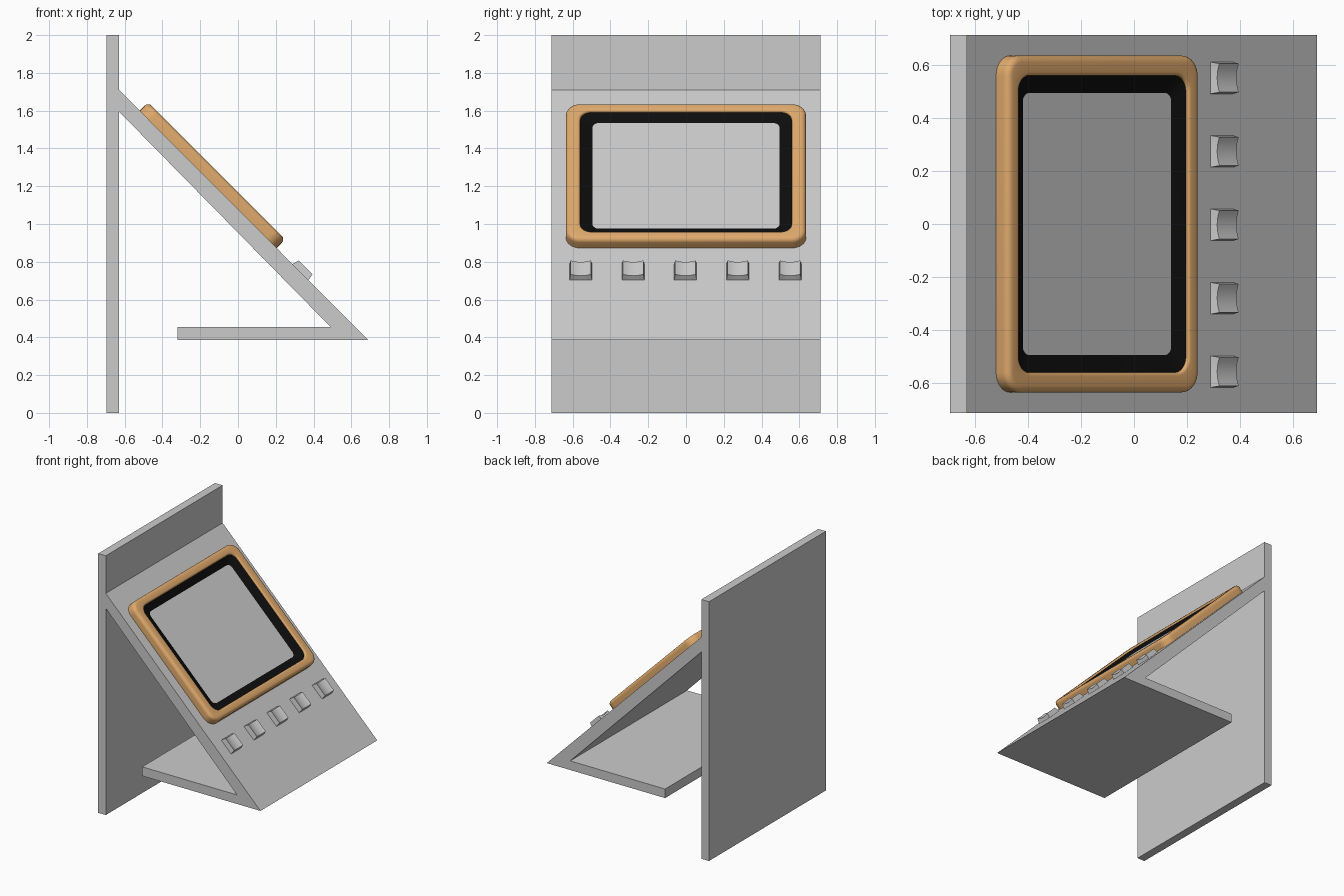
import bpy, bmesh, math
from mathutils import Matrix, Vector

if "Cube" in bpy.data.objects:
    bpy.data.objects.remove(bpy.data.objects["Cube"])

R = math.sqrt(0.5)
# Frame of the sloped face: local x = world y, local y = up the slope, local z = outwards
SLOPE = Matrix(((0, -R, R, 0.54), (1, 0, 0, 0), (0, R, R, 0.54), (0, 0, 0, 1)))


def material(name, rgb):
    m = bpy.data.materials.new(name)
    m.diffuse_color = (*rgb, 1)
    m.use_nodes = True
    m.node_tree.nodes["Principled BSDF"].inputs["Base Color"].default_value = m.diffuse_color
    return m


def finish(bm, name, mat=None, matrix=None, smooth=False):
    bmesh.ops.recalc_face_normals(bm, faces=bm.faces)
    me = bpy.data.meshes.new(name)
    bm.to_mesh(me)
    bm.free()
    ob = bpy.data.objects.new(name, me)
    bpy.context.collection.objects.link(ob)
    if matrix:
        ob.matrix_world = matrix
    if mat:
        me.materials.append(mat)
    if smooth:
        bpy.ops.object.select_all(action='DESELECT')
        ob.select_set(True)
        bpy.context.view_layer.objects.active = ob
        bpy.ops.object.shade_smooth_by_angle(angle=math.radians(35))
    return ob


def bridge(bm, a, b):
    for i in range(len(a)):
        j = (i + 1) % len(a)
        bm.faces.new((a[i], a[j], b[j], b[i]))


def extrude_profile(name, pts, half):
    """Extrude an x-z outline along y."""
    bm = bmesh.new()
    a, b = [[bm.verts.new((x, y, z)) for x, z in pts] for y in (-half, half)]
    bm.faces.new(a)
    bm.faces.new(b)
    bridge(bm, a, b)
    return finish(bm, name)


def rounded_loft(name, rings, mat, closed, seg=8):
    """Loft rounded rectangles given as (half x, half y, corner radius, height)."""
    bm = bmesh.new()
    loops = []
    for hx, hy, r, z in rings:
        loop = []
        for k, (sx, sy) in enumerate(((1, 1), (-1, 1), (-1, -1), (1, -1))):
            for s in range(seg + 1):
                a = math.pi / 2 * (k + s / seg)
                loop.append(bm.verts.new((sx * (hx - r) + r * math.cos(a),
                                          sy * (hy - r) + r * math.sin(a), z)))
        loops.append(loop)
    for a, b in zip(loops, loops[1:]):
        bridge(bm, a, b)
    if closed:
        bridge(bm, loops[-1], loops[0])
    else:
        bm.faces.new(loops[0])
        bm.faces.new(loops[-1])
    return finish(bm, name, mat, SLOPE @ Matrix.Translation((0, 0.986, 0)), True)


wood = material("warm_tan", (0.74, 0.40, 0.15))
black = material("black", (0.004, 0.004, 0.004))
pale = material("pale_grey", (0.57, 0.57, 0.57))

# Upright back panel, sloped front with its return shelf
extrude_profile("back_panel", [(-0.695, 0), (-0.63, 0), (-0.63, 2), (-0.695, 2)], 0.712)
extrude_profile("sloped_console", [(-0.63, 1.71), (-0.63, 1.595), (0.49, 0.455),
                                   (-0.32, 0.455), (-0.32, 0.385), (0.69, 0.385)], 0.712)

# Screen frame with rounded outer and inner edges
HX, HY, TOP, RO, RI = 0.635, 0.513, 0.063, 0.025, 0.013
rings = [(HX, HY, 0.075, -0.005)]
for i in range(6):
    a = math.pi / 2 * i / 5
    d = RO * (1 - math.cos(a))
    rings.append((HX - d, HY - d, 0.075 - d, TOP - RO + RO * math.sin(a)))
for i in range(5):
    a = math.pi / 2 * i / 4
    d = RI * (1 - math.sin(a))
    rings.append((0.56 + d, 0.45 + d, 0.06 + d, TOP - RI + RI * math.cos(a)))
rings.append((0.56, 0.45, 0.06, -0.005))
rounded_loft("screen_frame", rings, wood, True)

# Black sloping surround and the flat screen inside it
rounded_loft("screen_surround", [(0.562, 0.452, 0.06, -0.004), (0.562, 0.452, 0.06, 0.05),
                                 (0.495, 0.396, 0.035, 0.025), (0.495, 0.396, 0.035, -0.004)],
             black, True)
rounded_loft("screen", [(0.495, 0.396, 0.035, -0.003), (0.495, 0.396, 0.035, 0.025)], pale, False)


# Tapered keys with a dished top
def key(name, y):
    bm = bmesh.new()
    n = 8
    sections = []
    for i in range(n + 1):
        t = 2 * i / n - 1
        z = 0.035 - 0.012 * (1 - t * t)
        sections.append([bm.verts.new(p) for p in (
            (0.06 * t, -0.06, -0.004), (0.054 * t, -0.053, z),
            (0.054 * t, 0.05, z), (0.06 * t, 0.06, -0.004))])
    for a, b in zip(sections, sections[1:]):
        bridge(bm, a, b)
    bm.faces.new(sections[0])
    bm.faces.new(sections[-1])
    finish(bm, name, None, SLOPE @ Matrix.Translation((y, 0.293, 0)), True)


for i in range(5):
    key(f"key_{i + 1}", -0.557 + 0.277 * i)
